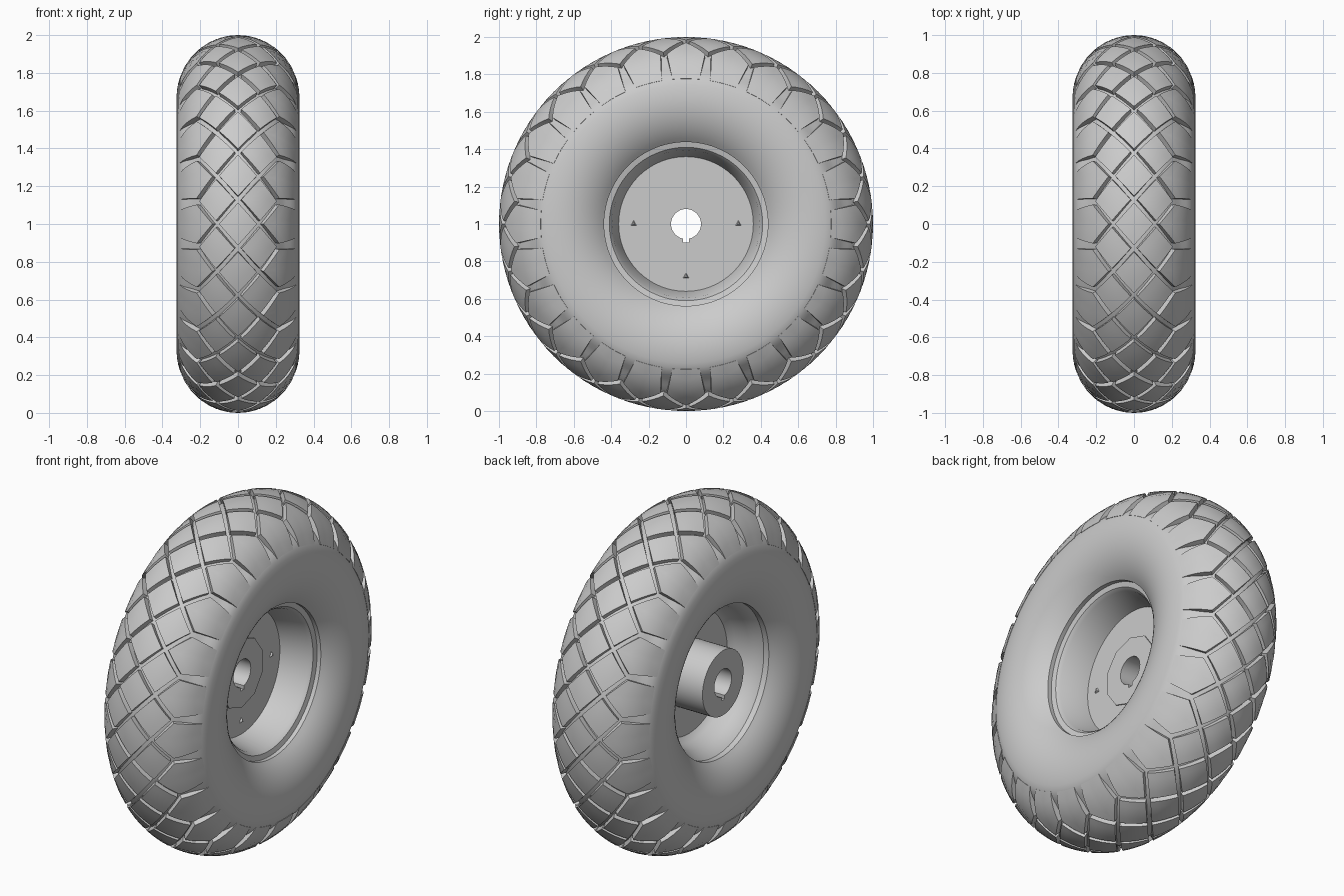
import bpy, bmesh
from math import sin, cos, pi, radians

if "Cube" in bpy.data.objects:
    bpy.data.objects.remove(bpy.data.objects["Cube"])

COUNT = 24                 # tread blocks around the tyre
PITCH = 2 * pi / COUNT
HALF = PITCH / 2
ROW = 0.37                 # spacing of tread rows across the tyre (radians)
MID, TUBE, WIDE = 0.67, 0.33, 0.325

grey = bpy.data.materials.new("plain_grey")
grey.use_nodes = True
grey.diffuse_color = (0.6, 0.6, 0.6, 1)
grey.node_tree.nodes["Principled BSDF"].inputs["Base Color"].default_value = (0.6, 0.6, 0.6, 1)


def activate(ob):
    bpy.ops.object.select_all(action='DESELECT')
    ob.select_set(True)
    bpy.context.view_layer.objects.active = ob


def make(name, bm):
    mesh = bpy.data.meshes.new(name)
    bm.to_mesh(mesh)
    bm.free()
    mesh.materials.append(grey)
    ob = bpy.data.objects.new(name, mesh)
    bpy.context.collection.objects.link(ob)
    return ob


def modify(ob, kind, **settings):
    mod = ob.modifiers.new(kind.title(), kind)
    for key, value in settings.items():
        setattr(mod, key, value)
    activate(ob)
    bpy.ops.object.modifier_apply(modifier=mod.name)


def smooth(ob, angle=35):
    activate(ob)
    bpy.ops.object.shade_smooth_by_angle(angle=radians(angle))


def lathe(name, profile, segments):
    """Revolve a closed (x, radius) profile about the axle."""
    bm = bmesh.new()
    rings = [[bm.verts.new((x, r * sin(2 * pi * i / segments), 1 + r * cos(2 * pi * i / segments)))
              for x, r in profile] for i in range(segments)]
    n = len(profile)
    for i in range(segments):
        a, b = rings[i], rings[(i + 1) % segments]
        for j in range(n):
            k = (j + 1) % n
            bm.faces.new((a[j], a[k], b[k], b[j]))
    bmesh.ops.recalc_face_normals(bm, faces=bm.faces)
    return make(name, bm)


def axle_cylinder(name, radius, x0, x1, segments):
    """Solid cylinder along the axle."""
    bm = bmesh.new()
    bmesh.ops.create_cone(bm, cap_ends=True, segments=segments, radius1=radius,
                          radius2=radius, depth=x1 - x0)
    for v in bm.verts:
        x, y, z = v.co
        v.co = (z + (x0 + x1) / 2, x, y + 1)
    bmesh.ops.recalc_face_normals(bm, faces=bm.faces)
    return make(name, bm)


def on_tyre(phi, u):
    r = MID + TUBE * cos(phi)
    return (WIDE * sin(phi), r * sin(u), 1 + r * cos(u))


def tread(name, patches, offset, mirrored):
    """Curved blocks laid on the tyre, each patch given by four (phi, u) corners."""
    bm = bmesh.new()
    n = 4
    for i in range(COUNT):
        turn = i * PITCH + offset
        for a, b, c, d in patches:
            grid = []
            for s in range(n + 1):
                for t in range(n + 1):
                    p, q = s / n, t / n
                    phi, u = [(a[m] * (1 - p) + b[m] * p) * (1 - q) + (d[m] * (1 - p) + c[m] * p) * q
                              for m in (0, 1)]
                    grid.append(bm.verts.new(on_tyre(phi, u + turn)))
            for s in range(n):
                for t in range(n):
                    k = s * (n + 1) + t
                    bm.faces.new((grid[k], grid[k + n + 1], grid[k + n + 2], grid[k + 1]))
    bmesh.ops.remove_doubles(bm, verts=bm.verts, dist=0.0005)
    ob = make(name, bm)
    if mirrored:
        modify(ob, 'MIRROR', use_axis=(True, False, False), use_mirror_merge=False)
    modify(ob, 'SOLIDIFY', thickness=0.04, offset=-1)
    smooth(ob)
    return ob


# Tyre body: round section, sunk under the tread and full on the sidewalls
section = []
STEPS = 56
for i in range(STEPS + 1):
    phi = -2.35 + 4.7 * i / STEPS
    f = min(max((abs(phi) - 0.9) / 0.38, 0), 1)
    sink = 0.03 * (1 - f * f * (3 - 2 * f))
    section.append(((WIDE - sink) * sin(phi), MID + (TUBE - sink) * cos(phi)))
smooth(lathe("tyre_body", section, 96))


# Diamond tread rows
def diamond(centre):
    h, k = ROW - 0.055, HALF - 0.018
    return ((centre + h, 0), (centre, k), (centre - h, 0), (centre, -k))


tread("crown_blocks", [diamond(0)], 0, False)
tread("side_blocks", [diamond(ROW)], HALF, True)

# Shoulder lugs, pointed inward and fading into the sidewall
inner, outer = ROW + 0.06, 1.24
wide, narrow = HALF - 0.018, 0.095
tread("shoulder_lugs", [
    ((inner, 0), (outer, 0), (outer, narrow), (2 * ROW, wide)),
    ((inner, 0), (2 * ROW, -wide), (outer, -narrow), (outer, 0))], 0, True)

# Rim: flanges, barrel and centre disc in one section
rim = lathe("rim", [
    (0.21, 0.45), (0.2, 0.41), (0.18, 0.395), (0.02, 0.36), (0.02, 0.15),
    (-0.02, 0.15), (-0.02, 0.355), (-0.05, 0.385), (-0.13, 0.4), (-0.19, 0.43),
    (-0.235, 0.475), (-0.2, 0.49), (0, 0.47), (0.18, 0.47)], 64)
smooth(rim)

# Hub tube on one side of the disc, faceted boss on the other
hub = axle_cylinder("hub", 0.19, -0.24, 0.018, 48)
boss = axle_cylinder("hub_boss", 0.2, 0.015, 0.027, 10)

# Bore and keyway through the hub
bore = axle_cylinder("bore_cutter", 0.08, -0.5, 0.5, 40)
bm = bmesh.new()
bmesh.ops.create_cube(bm, size=1)
bmesh.ops.scale(bm, vec=(1, 0.03, 0.06), verts=bm.verts)
bmesh.ops.translate(bm, vec=(0, 0, 0.93), verts=bm.verts)
key = make("keyway_cutter", bm)
for cutter in (bore, key):
    cutter.hide_render = True
    for part in (hub, boss):
        modify(part, 'BOOLEAN', operation='DIFFERENCE', solver='EXACT', object=cutter)
for cutter in (bore, key):
    bpy.data.objects.remove(cutter)
smooth(hub)
smooth(boss, 20)

# Small pointed studs on the disc
for i, angle in enumerate((90, 180, 270)):
    bm = bmesh.new()
    bmesh.ops.create_cone(bm, cap_ends=True, segments=3, radius1=0.025, radius2=0.008, depth=0.016)
    for v in bm.verts:
        x, y, z = v.co
        v.co = (0.022 + z, x + 0.28 * sin(radians(angle)), 1 + y + 0.28 * cos(radians(angle)))
    bmesh.ops.recalc_face_normals(bm, faces=bm.faces)
    make("disc_stud_%d" % (i + 1), bm)
